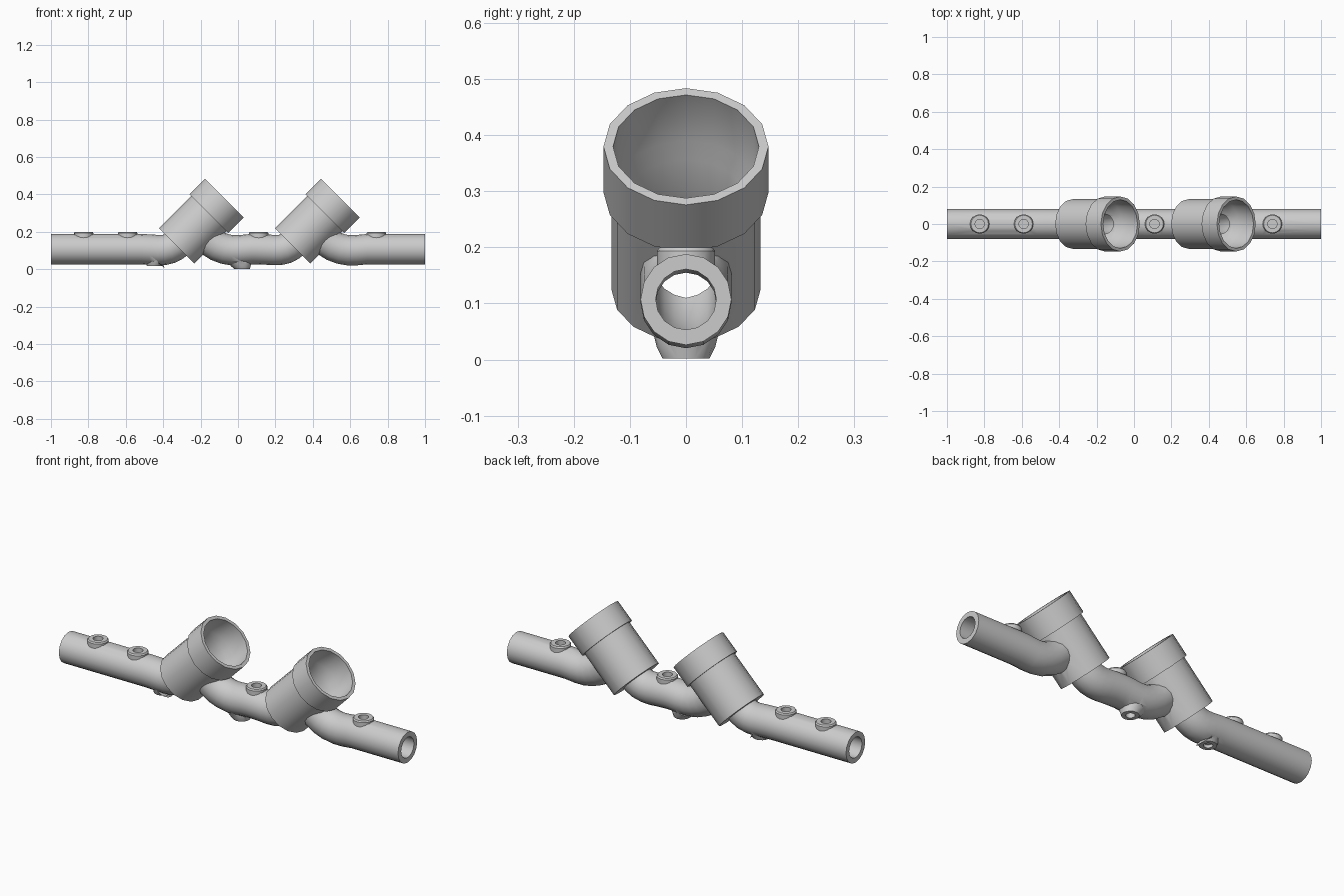
import bpy, bmesh, math
from mathutils import Vector

if "Cube" in bpy.data.objects:
    bpy.data.objects.remove(bpy.data.objects["Cube"])

SIDES = 16
AXIS_Z = 0.107       # pipe centre height
PITCH = 0.62         # spacing between the two valve bodies
VALVES = (0.0, PITCH)
D = math.sqrt(0.5)


def sweep(name, path, radii):
    """Closed round solid swept along (x, z) points, one radius per point."""
    bm = bmesh.new()
    pts = [Vector((x, 0, z)) for x, z in path]
    if isinstance(radii, (int, float)):
        radii = [radii] * len(pts)
    rings = []
    for i, (p, r) in enumerate(zip(pts, radii)):
        t = (pts[min(i + 1, len(pts) - 1)] - pts[max(i - 1, 0)]).normalized()
        n = Vector((-t.z, 0, t.x))
        ring = []
        for k in range(SIDES):
            a = 2 * math.pi * k / SIDES
            ring.append(bm.verts.new(p + n * r * math.cos(a) + Vector((0, r * math.sin(a), 0))))
        rings.append(ring)
    for a, b in zip(rings, rings[1:]):
        for k in range(SIDES):
            j = (k + 1) % SIDES
            bm.faces.new((a[k], a[j], b[j], b[k]))
    bm.faces.new(rings[0])
    bm.faces.new(rings[-1])
    bmesh.ops.recalc_face_normals(bm, faces=bm.faces)
    mesh = bpy.data.meshes.new(name)
    bm.to_mesh(mesh)
    bm.free()
    obj = bpy.data.objects.new(name, mesh)
    bpy.context.collection.objects.link(obj)
    return obj


def inclined(name, dx, profile):
    """Turned solid on a valve's 45 degree axis; profile is (distance, radius)."""
    path = [(-0.3275 + dx + d * D, 0.125 + d * D) for d, r in profile]
    return sweep(name, path, [r for d, r in profile])


def shift(path, dx):
    return [(x + dx, z) for x, z in path]


INLET = [(-0.52, AXIS_Z), (-0.47, 0.105), (-0.43, 0.102), (-0.395, 0.103),
         (-0.365, 0.110), (-0.34, 0.123), (-0.305, 0.153)]
OUTLET = [(-0.20, 0.205), (-0.165, 0.165), (-0.14, 0.142), (-0.11, 0.123),
          (-0.07, 0.108), (-0.03, 0.101), (0.01, 0.101), (0.07, AXIS_Z)]


def pipe_runs(kind, radius, end, deeper_in, deeper_out):
    """Left, middle and right pipe runs, bent into the valve bodies."""
    inlet, outlet = INLET + deeper_in, deeper_out + OUTLET
    runs = {"left": [(-end, AXIS_Z)] + inlet,
            "middle": outlet + shift(inlet, PITCH),
            "right": shift(outlet, PITCH) + [(end, AXIS_Z)]}
    return [sweep(f"{side}_{kind}", path, radius) for side, path in runs.items()]


# Outer solids: pipe runs and inclined valve bodies with collars
solids = pipe_runs("pipe", 0.081, 1.0, [], [])
for dx in VALVES:
    solids.append(inclined("valve_body", dx, [(0, 0.133), (0.244, 0.133), (0.244, 0.147), (0.36, 0.147)]))

# Hollows: pipe bores and valve chambers
cutters = pipe_runs("bore", 0.054, 1.05, [(-0.275, 0.183)], [(-0.235, 0.24)])
for dx in VALVES:
    cutters.append(inclined("chamber", dx, [(0.025, 0.09), (0.05, 0.112), (0.215, 0.112),
                                            (0.245, 0.130), (0.40, 0.130)]))

# Test ports along the top
for x in (-0.825, -0.59, 0.11, 0.74):
    solids.append(sweep("top_port", [(x, 0.165), (x, 0.193), (x, 0.2)], [0.052, 0.052, 0.047]))
    cutters.append(sweep("port_hole", [(x, 0.174), (x, 0.23)], 0.025))

# Drain ports underneath, slightly tilted
for x, z, tilt in ((-0.445, 0.016, -0.01), (0.022, 0.002, 0.012)):
    solids.append(sweep("drain_port", [(x - tilt, 0.046), (x, z + 0.02), (x, z)], [0.058, 0.052, 0.042]))
    cutters.append(sweep("drain_hole", [(x, 0.032), (x, -0.05)], 0.022))

# Merge the solids, then carve the hollows
manifold = solids[0]
manifold.name = "valve_manifold"
tools = [(o, 'UNION') for o in solids[1:]] + [(o, 'DIFFERENCE') for o in cutters]
for tool, operation in tools:
    tool.hide_render = True
    mod = manifold.modifiers.new(tool.name, 'BOOLEAN')
    mod.object = tool
    mod.operation = operation
    mod.solver = 'EXACT'

bpy.context.view_layer.update()
graph = bpy.context.evaluated_depsgraph_get()
result = bpy.data.meshes.new_from_object(manifold.evaluated_get(graph))
manifold.modifiers.clear()
manifold.data = result
for tool, _ in tools:
    bpy.data.objects.remove(tool)

# Smooth shading with crisp edges
bpy.ops.object.select_all(action='DESELECT')
manifold.select_set(True)
bpy.context.view_layer.objects.active = manifold
bpy.ops.object.shade_smooth_by_angle(angle=math.radians(32))
